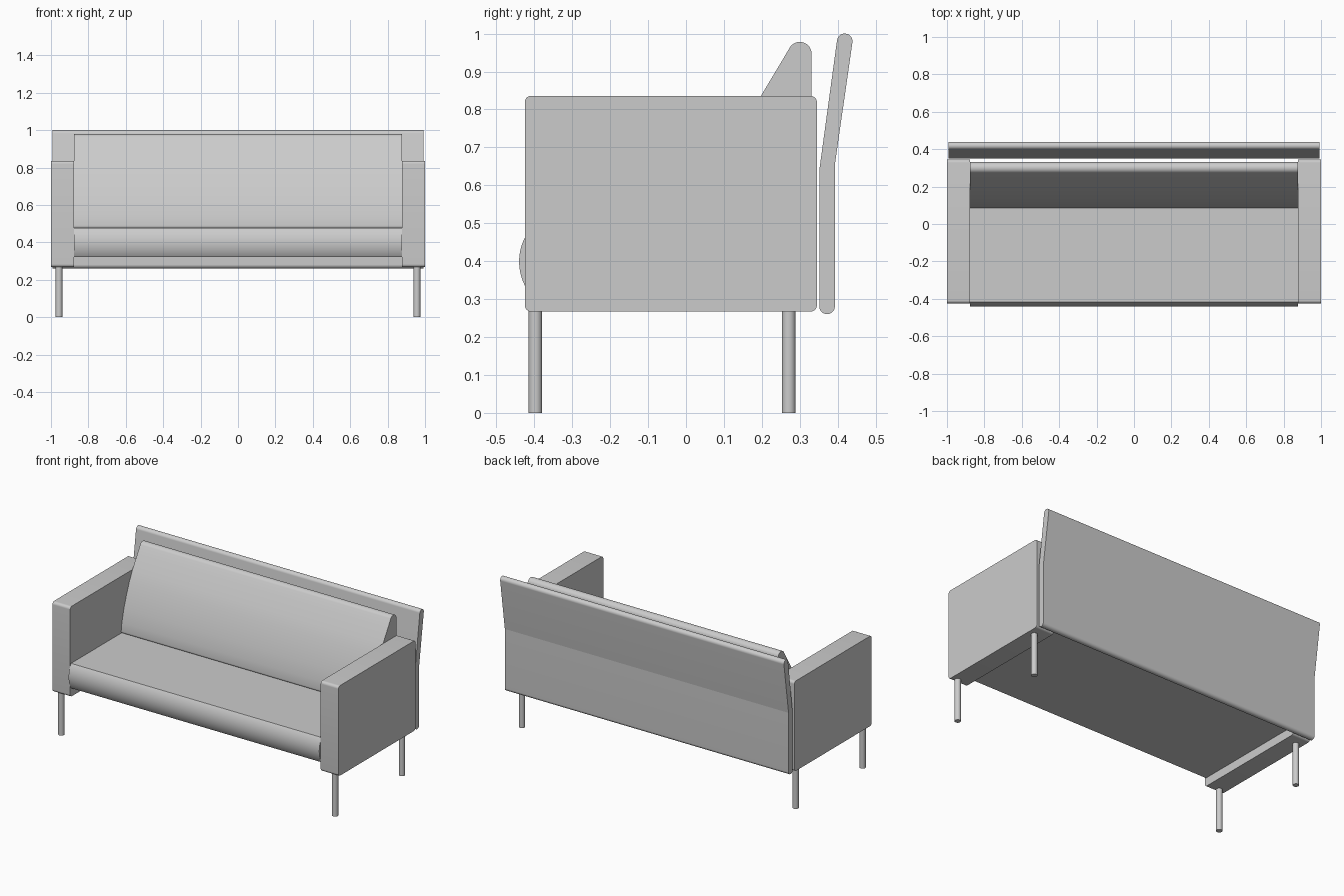
import bpy
import bmesh
from math import cos, sin, radians, hypot, atan2, degrees

cube = bpy.data.objects.get("Cube")
if cube:
    bpy.data.objects.remove(cube, do_unlink=True)

grey = bpy.data.materials.new("light_grey")
grey.use_nodes = True
grey.diffuse_color = (0.6, 0.6, 0.6, 1)
grey.node_tree.nodes["Principled BSDF"].inputs["Base Color"].default_value = (0.6, 0.6, 0.6, 1)


def arc(cy, cz, r, start, end, steps=12):
    """Points on a circle in the side plane, angles in degrees."""
    angles = [radians(start + (end - start) * i / steps) for i in range(steps + 1)]
    return [(cy + r * cos(a), cz + r * sin(a)) for a in angles]


def finish(bm, name, smooth_angle):
    bmesh.ops.recalc_face_normals(bm, faces=bm.faces[:])
    mesh = bpy.data.meshes.new(name)
    bm.to_mesh(mesh)
    bm.free()
    mesh.materials.append(grey)
    mesh.shade_smooth()
    mesh.set_sharp_from_angle(angle=radians(smooth_angle))
    obj = bpy.data.objects.new(name, mesh)
    bpy.context.collection.objects.link(obj)
    return obj


def extrude_profile(name, profile, x0, x1, smooth_angle=30):
    """Sweep a closed (y, z) outline sideways from x0 to x1."""
    bm = bmesh.new()
    face = bm.faces.new([bm.verts.new((x0, y, z)) for y, z in profile])
    swept = bmesh.ops.extrude_face_region(bm, geom=[face], use_keep_orig=True)["geom"]
    verts = [v for v in swept if isinstance(v, bmesh.types.BMVert)]
    bmesh.ops.translate(bm, verts=verts, vec=(x1 - x0, 0, 0))
    return finish(bm, name, smooth_angle)


def rounded_rect(y0, y1, z0, z1, r):
    return (arc(y1 - r, z1 - r, r, 0, 90, 8) + arc(y0 + r, z1 - r, r, 90, 180, 8)
            + arc(y0 + r, z0 + r, r, 180, 270, 8) + arc(y1 - r, z0 + r, r, 270, 360, 8))


def leg(name, x, y, radius=0.018, height=0.27):
    bm = bmesh.new()
    bmesh.ops.create_cone(bm, cap_ends=True, segments=32, radius1=radius,
                          radius2=radius, depth=height)
    bmesh.ops.translate(bm, verts=bm.verts[:], vec=(x, y, height / 2))
    return finish(bm, name, 30)


INNER = 0.876

# Armrests and legs, mirrored
for side, s in (("left", 1), ("right", -1)):
    extrude_profile(side + "_arm", rounded_rect(-0.425, 0.345, 0.267, 0.836, 0.017),
                    s * INNER, s * 1.0)
    leg(side + "_front_leg", s * 0.957, -0.397)
    leg(side + "_back_leg", s * 0.957, 0.271)

# Seat cushion with a bulging front
bulge = arc(-0.30, 0.399, 0.14, 146, 214, 20)
extrude_profile("seat", [(0.33, 0.477)] + bulge + [(0.33, 0.321)], -INNER, INNER)

# Back cushion: curved sloping front, round top, upright back
front_curve = [(0.085, 0.49), (0.091, 0.54), (0.111, 0.62), (0.138, 0.70),
               (0.166, 0.77), (0.197, 0.835), (0.247, 0.918)]
extrude_profile("back_cushion",
                arc(0.097, 0.487, 0.012, 270, 180, 8)[:-1] + front_curve
                + arc(0.30, 0.947, 0.031, 147, 0, 16) + [(0.331, 0.475)],
                -INNER, INNER)

# Back panel: upright below, leaning back above, with round ends
lean = 8
extrude_profile("back_panel",
                arc(0.372, 0.281, 0.0205, 180, 360, 32) + [(0.3925, 0.655)]
                + arc(0.4185, 0.9795, 0.0205, -lean, 180 - lean, 32) + [(0.3515, 0.64)],
                -0.992, 0.992, smooth_angle=6.5)
